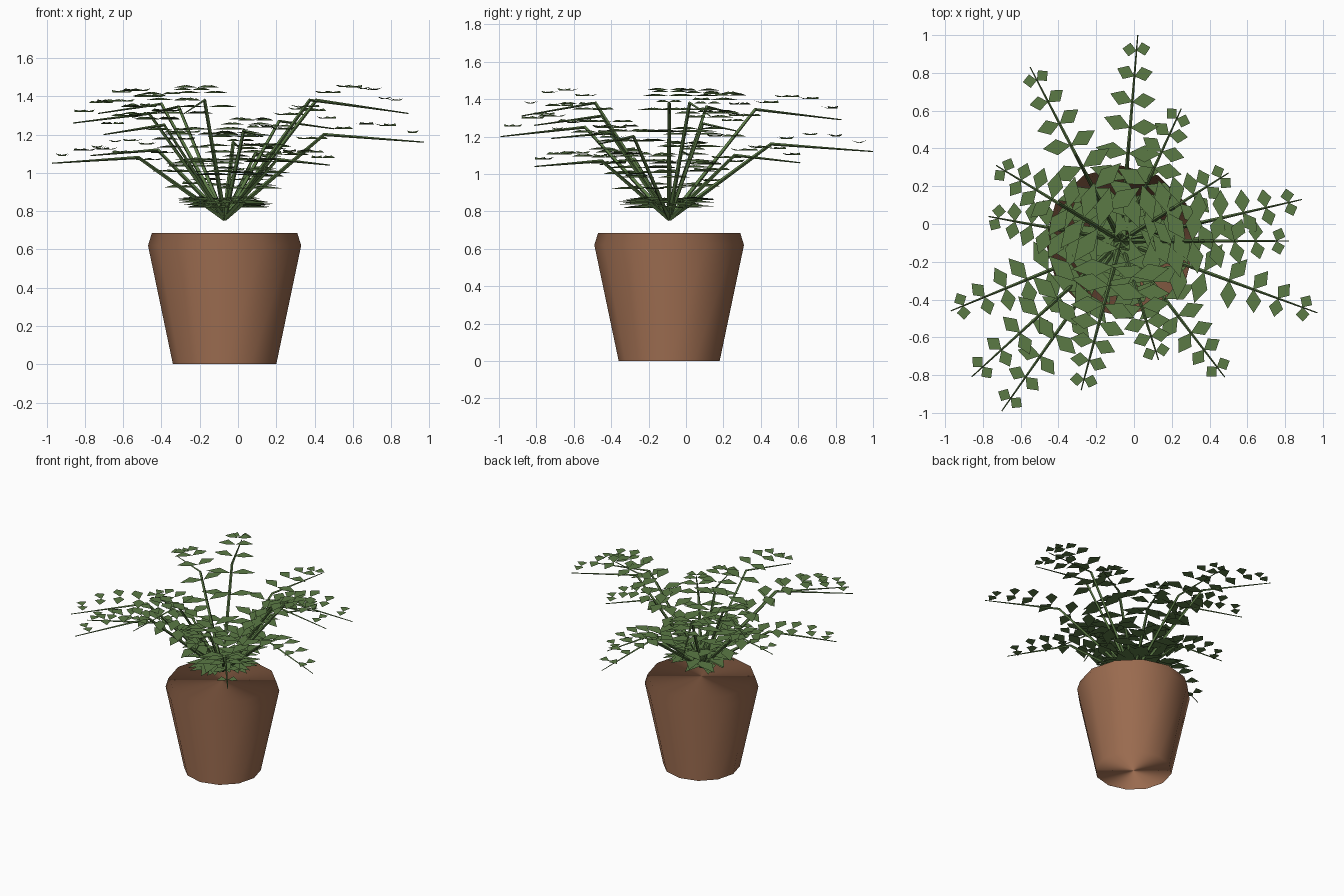
import bpy, math, random
from mathutils import Vector

if "Cube" in bpy.data.objects:
    bpy.data.objects.remove(bpy.data.objects["Cube"])

random.seed(4)
CX, CY = -0.07, -0.09
BASE = Vector((CX, CY, 0.76))


def material(name, rgb):
    m = bpy.data.materials.new(name)
    m.diffuse_color = (*rgb, 1)
    m.use_nodes = True
    m.node_tree.nodes["Principled BSDF"].inputs["Base Color"].default_value = m.diffuse_color
    return m


CLAY = material("terracotta", (0.32, 0.145, 0.077))
GREEN = material("leaf green", (0.105, 0.195, 0.06))


def add_object(name, verts, faces, mat, smooth=False):
    me = bpy.data.meshes.new(name)
    me.from_pydata([tuple(v) for v in verts], [], faces)
    me.materials.append(mat)
    for p in me.polygons:
        p.use_smooth = smooth
    ob = bpy.data.objects.new(name, me)
    bpy.context.collection.objects.link(ob)
    return ob


# Pot: 12-sided closed body with a narrowed rim, softly shaded all round
SIDES = 12
verts, faces = [], []
profile = [(0.27, 0.0), (0.40, 0.62), (0.38, 0.685)]
for r, z in profile:
    for i in range(SIDES):
        a = math.tau * i / SIDES
        verts.append((CX + r * math.cos(a), CY + r * math.sin(a), z))
for k in range(len(profile) - 1):
    for i in range(SIDES):
        j = (i + 1) % SIDES
        faces.append((k * SIDES + i, k * SIDES + j,
                      (k + 1) * SIDES + j, (k + 1) * SIDES + i))
faces.append(tuple(reversed(range(SIDES))))
faces.append(tuple(range(2 * SIDES, 3 * SIDES)))
pot = add_object("pot", verts, faces, CLAY, True)
# Shade the wall evenly from foot to rim
pot.data.normals_split_custom_set_from_vertices(
    [Vector((x - CX, y - CY, 0)).normalized() for x, y, z in verts])

# Fronds: tip x, tip y, height of the bend, height of the tip
FRONDS = [
    (0.02, 1.00, 1.16, 1.12), (-0.55, 0.83, 1.345, 1.29),
    (0.25, 0.61, 1.10, 1.06), (0.50, 0.27, 1.27, 1.23),
    (0.89, 0.13, 1.38, 1.31), (0.82, -0.09, 1.38, 1.32),
    (0.97, -0.47, 1.20, 1.16), (0.48, -0.81, 1.07, 1.04),
    (0.13, -0.72, 1.22, 1.19), (-0.28, -0.88, 1.38, 1.31),
    (-0.70, -0.99, 1.25, 1.20), (-0.86, -0.81, 1.31, 1.26),
    (-0.97, -0.46, 1.08, 1.05), (-0.77, 0.04, 1.12, 1.09),
    (-0.73, 0.31, 1.36, 1.31),
]

stem_v, stem_f, leaf_v, leaf_f = [], [], [], []


def add_stem(points, radii):
    """Tapered four-sided tube through the points."""
    start = len(stem_v)
    run = points[-1] - points[0]
    side = Vector((-run.y, run.x, 0)).normalized()
    for i, (p, r) in enumerate(zip(points, radii)):
        d = (points[min(i + 1, len(points) - 1)] - points[max(i - 1, 0)]).normalized()
        up = d.cross(side)
        for s, u in ((1, 0), (0, 1), (-1, 0), (0, -1)):
            stem_v.append(p + side * (s * r) + up * (u * r))
    for k in range(len(points) - 1):
        for i in range(4):
            a, b = start + 4 * k + i, start + 4 * k + (i + 1) % 4
            stem_f.append((a, b, b + 4, a + 4))
    stem_f.append((start + 3, start + 2, start + 1, start))
    end = start + 4 * (len(points) - 1)
    stem_f.append((end, end + 1, end + 2, end + 3))


def add_leaf(root, angle, length, width):
    """Flat diamond, very slightly folded."""
    d = Vector((math.cos(angle), math.sin(angle), 0))
    n = Vector((-d.y, d.x, 0))
    mid = root + d * (length * 0.5) + Vector((0, 0, 0.012))
    s = len(leaf_v)
    leaf_v.extend([root, mid - n * width / 2, root + d * length, mid + n * width / 2])
    leaf_f.append((s, s + 1, s + 2, s + 3))


for x, y, zb, zt in FRONDS:
    tip = Vector((x, y, zt))
    bend = (BASE + tip) / 2
    bend.z = zb
    add_stem([BASE, bend, tip], [0.013, 0.009, 0.003])
    heading = math.atan2(y - CY, x - CX)
    # Leaves follow a smooth arc through base, bend and tip
    rise, mid_rise = zt - BASE.z, zb - BASE.z
    slope = 4 * mid_rise - rise
    curve = rise - slope
    # Eight leaf pairs, shrinking towards the tip
    for i in range(8):
        t = (i + 0.4) / 8
        p = BASE.lerp(tip, t)
        p.z = BASE.z + slope * t + curve * t * t + 0.012
        for s in (-1, 1):
            angle = heading + s * math.radians(78 + random.uniform(-10, 10))
            add_leaf(p, angle, 0.06 + 0.2 * (1 - t), 0.07 + 0.035 * (1 - t))

add_object("stems", stem_v, stem_f, GREEN)
add_object("leaves", leaf_v, leaf_f, GREEN)
